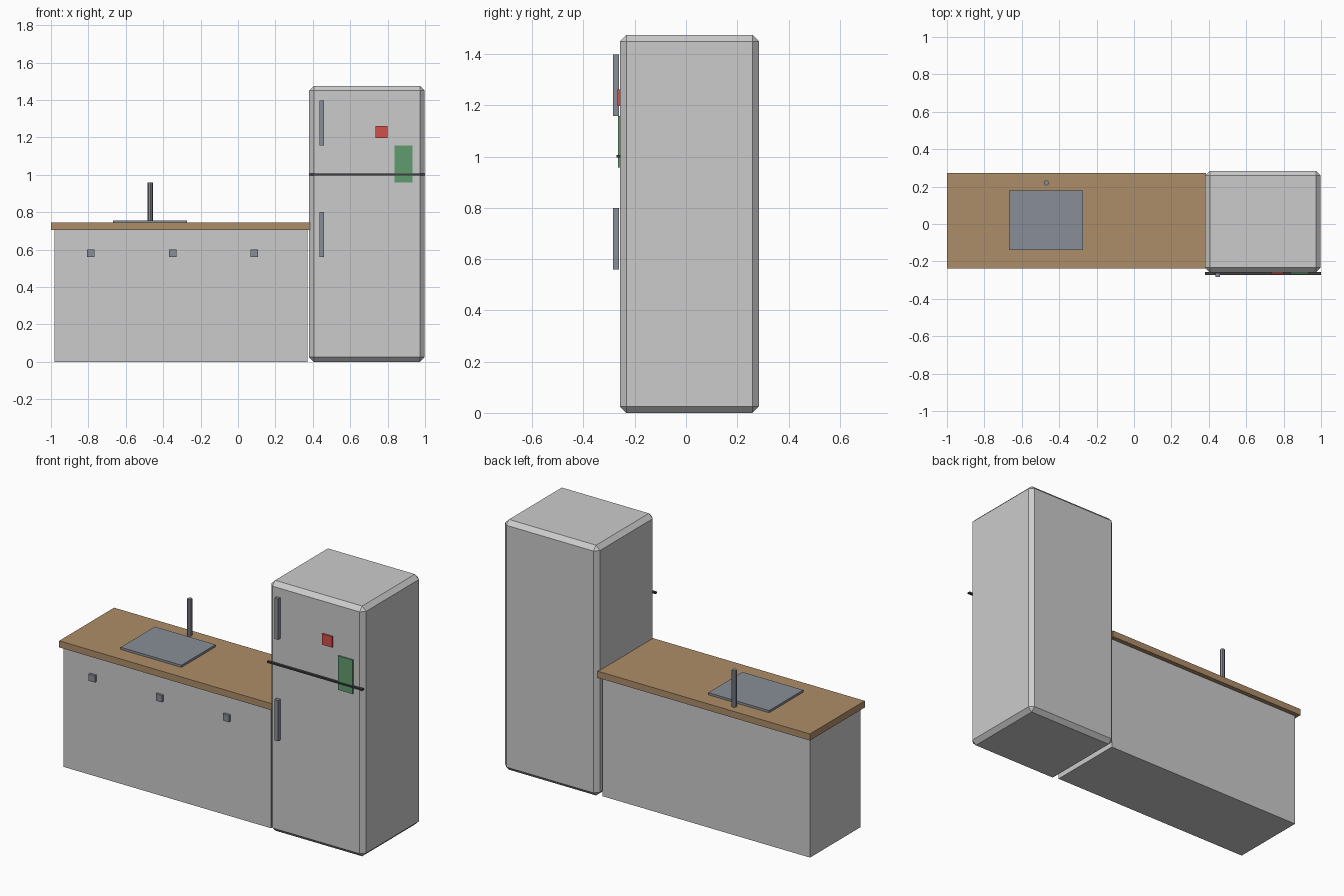
import bpy

if "Cube" in bpy.data.objects:
    bpy.data.objects.remove(bpy.data.objects["Cube"])


def material(name, color):
    mat = bpy.data.materials.new(name)
    mat.diffuse_color = (*color, 1)
    mat.use_nodes = True
    mat.node_tree.nodes["Principled BSDF"].inputs["Base Color"].default_value = mat.diffuse_color
    return mat


def box(name, x, y, z, mat=None, bevel=0):
    """Box spanning the (min, max) ranges x, y and z, optionally chamfered."""
    spans = (x, y, z)
    bpy.ops.mesh.primitive_cube_add(size=1, location=[(a + b) / 2 for a, b in spans])
    obj = bpy.context.object
    obj.name = name
    obj.scale = [b - a for a, b in spans]
    bpy.ops.object.transform_apply(location=False, rotation=False, scale=True)
    if mat:
        obj.data.materials.append(mat)
    if bevel:
        mod = obj.modifiers.new("chamfer", 'BEVEL')
        mod.width = bevel
        mod.segments = 1
    return obj


wood = material("wood", (0.42, 0.27, 0.14))
steel = material("dark_steel", (0.25, 0.27, 0.31))
black = material("seam_black", (0.05, 0.05, 0.05))
red = material("magnet_red", (0.65, 0.08, 0.07))
green = material("note_green", (0.12, 0.33, 0.16))

# Counter unit
box("cabinet", (-0.982, 0.371), (-0.222, 0.247), (0, 0.705))
box("countertop", (-1, 0.386), (-0.237, 0.274), (0.705, 0.744), wood)
for i, x in enumerate((-0.788, -0.35, 0.088)):
    box(f"cabinet_knob_{i + 1}", (x - 0.02, x + 0.02), (-0.237, -0.217), (0.56, 0.60), steel)

# Sink and tap
box("sink", (-0.668, -0.272), (-0.138, 0.18), (0.738, 0.757), steel)
bpy.ops.mesh.primitive_cylinder_add(vertices=8, radius=0.014, depth=0.22,
                                    location=(-0.469, 0.22, 0.85))
tap = bpy.context.object
tap.name = "tap"
tap.data.materials.append(steel)

# Fridge body, door seam and handles
box("fridge_body", (0.38, 0.998), (-0.258, 0.284), (0, 1.475), bevel=0.025)
box("door_seam", (0.379, 1.0), (-0.272, -0.256), (0.997, 1.006), black)
for name, z in (("lower_handle", 0.56), ("upper_handle", 1.158)):
    box(name, (0.436, 0.46), (-0.284, -0.262), (z, z + 0.24), steel)

# Magnet and note on the door
box("magnet", (0.735, 0.80), (-0.267, -0.256), (1.197, 1.261), red)
box("note", (0.837, 0.933), (-0.266, -0.256), (0.958, 1.158), green)
